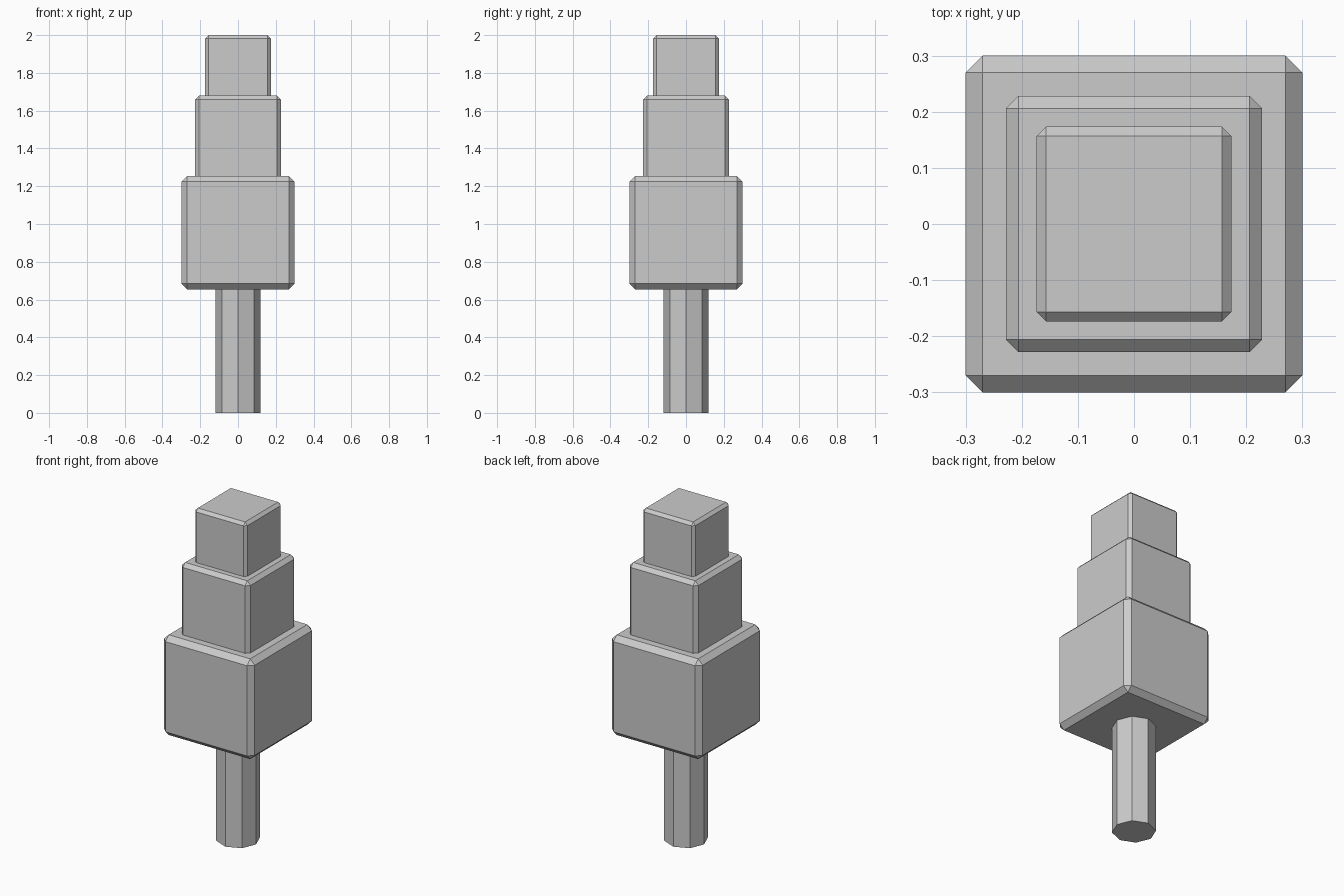
import bpy, bmesh, math
from mathutils import Matrix

if "Cube" in bpy.data.objects:
    bpy.data.objects.remove(bpy.data.objects["Cube"])


def add_object(name, bm):
    mesh = bpy.data.meshes.new(name)
    bm.to_mesh(mesh)
    bm.free()
    obj = bpy.data.objects.new(name, mesh)
    bpy.context.collection.objects.link(obj)
    return obj


def bevelled_cube(name, size, top, bevel):
    bm = bmesh.new()
    bmesh.ops.create_cube(bm, size=size, matrix=Matrix.Translation((0, 0, top - size / 2)))
    bmesh.ops.bevel(bm, geom=bm.edges[:], offset=bevel, offset_type='OFFSET',
                    segments=1, profile=0.5, affect='EDGES')
    return add_object(name, bm)


# Octagonal trunk, corners on the axes, top tucked into the lowest block
height = 0.70
bm = bmesh.new()
bmesh.ops.create_cone(bm, cap_ends=True, segments=8, radius1=0.12, radius2=0.12,
                      depth=height, matrix=Matrix.Translation((0, 0, height / 2)))
add_object("trunk", bm)

# Three stacked foliage blocks, shrinking upward
for name, size, top, bevel in (("lower_foliage", 0.60, 1.254, 0.030),
                               ("middle_foliage", 0.456, 1.68, 0.022),
                               ("upper_foliage", 0.347, 2.0, 0.017)):
    bevelled_cube(name, size, top, bevel)
